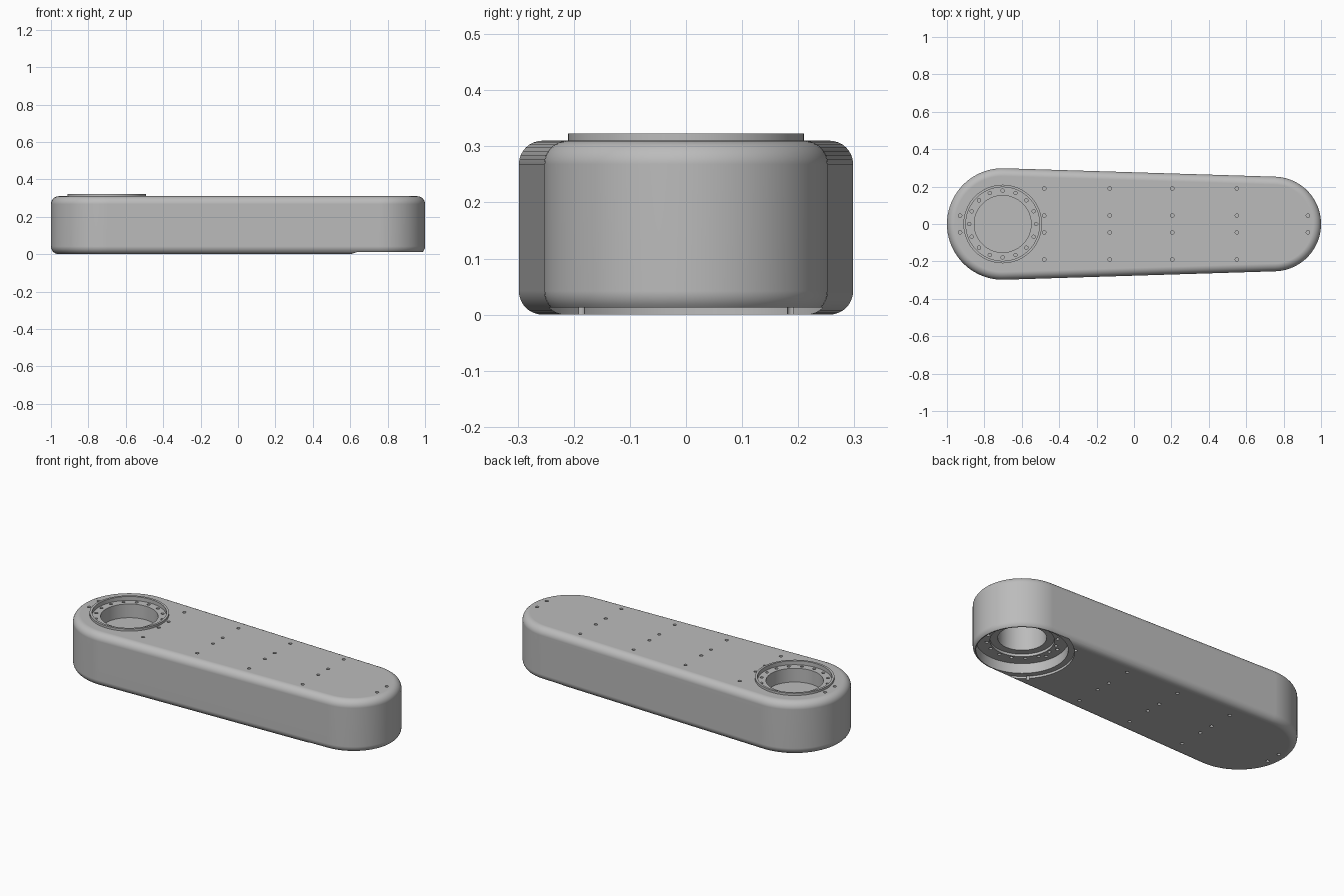
import bpy, bmesh
from math import pi, sin, cos, asin
from mathutils import Matrix

if "Cube" in bpy.data.objects:
    bpy.data.objects.remove(bpy.data.objects["Cube"])

# Main dimensions
BIG_X, BIG_R = -0.702, 0.298
SMALL_X, SMALL_R = 0.747, 0.253
HEIGHT, FILLET = 0.31, 0.042

grey = bpy.data.materials.new("cast_grey")
grey.use_nodes = True
grey.diffuse_color = (0.5, 0.5, 0.5, 1)
grey.node_tree.nodes["Principled BSDF"].inputs["Base Color"].default_value = (0.5, 0.5, 0.5, 1)


def finish(name, bm):
    bmesh.ops.recalc_face_normals(bm, faces=bm.faces)
    mesh = bpy.data.meshes.new(name)
    bm.to_mesh(mesh)
    bm.free()
    mesh.materials.append(grey)
    obj = bpy.data.objects.new(name, mesh)
    bpy.context.collection.objects.link(obj)
    return obj


def select(obj):
    bpy.ops.object.select_all(action='DESELECT')
    obj.select_set(True)
    bpy.context.view_layer.objects.active = obj


def bridge(bm, a, b):
    n = len(a)
    for i in range(n):
        bm.faces.new((a[i], a[(i + 1) % n], b[(i + 1) % n], b[i]))


def lathe(name, profile, x, closed=False, steps=64):
    """Turn a (radius, z) profile round a vertical axis at x."""
    bm = bmesh.new()
    rings = [[bm.verts.new((x + r * cos(2 * pi * i / steps), r * sin(2 * pi * i / steps), z))
              for i in range(steps)] for r, z in profile]
    for a, b in zip(rings, rings[1:]):
        bridge(bm, a, b)
    if closed:
        bridge(bm, rings[-1], rings[0])
    else:
        bm.faces.new(rings[0])
        bm.faces.new(rings[-1])
    return finish(name, bm)


def pins(name, spots, radius):
    """Many small upright cylinders; each spot is (x, y, low z, high z)."""
    bm = bmesh.new()
    for x, y, low, high in spots:
        bmesh.ops.create_cone(bm, cap_ends=True, segments=14, radius1=radius, radius2=radius,
                              depth=high - low,
                              matrix=Matrix.Translation((x, y, (low + high) / 2)))
    return finish(name, bm)


def cut(obj, cutter):
    cutter.hide_render = True
    select(obj)
    mod = obj.modifiers.new("cut", 'BOOLEAN')
    mod.operation, mod.solver, mod.object = 'DIFFERENCE', 'EXACT', cutter
    bpy.ops.object.modifier_apply(modifier=mod.name)
    bpy.data.objects.remove(cutter)


def smooth(obj):
    select(obj)
    bpy.ops.object.shade_smooth_by_angle(angle=0.5)
    mod = obj.modifiers.new("even_normals", 'WEIGHTED_NORMAL')
    mod.keep_sharp = True


def bolt_circle(x, radius, low, high, count=16):
    return [(x + radius * cos(2 * pi * i / count), radius * sin(2 * pi * i / count), low, high)
            for i in range(count)]


# Arm body: tapered round-ended outline lofted with filleted rims
lean = asin((BIG_R - SMALL_R) / (SMALL_X - BIG_X))
half = pi / 2 - lean
N, F = 40, 8


def outline(bm, inset, z):
    pts = []
    for i in range(N + 1):
        a = -half + 2 * half * i / N
        pts.append((SMALL_X + (SMALL_R - inset) * cos(a), (SMALL_R - inset) * sin(a), z))
    for i in range(N + 1):
        a = half + (2 * pi - 2 * half) * i / N
        pts.append((BIG_X + (BIG_R - inset) * cos(a), (BIG_R - inset) * sin(a), z))
    return [bm.verts.new(p) for p in pts]


arc = [(FILLET * (1 - sin(pi / 2 * i / F)), FILLET * (1 - cos(pi / 2 * i / F))) for i in range(F + 1)]
levels = arc + [(d, HEIGHT - z) for d, z in reversed(arc)]
bm = bmesh.new()
rings = [outline(bm, d, z) for d, z in levels]
for a, b in zip(rings, rings[1:]):
    bridge(bm, a, b)
bm.faces.new(rings[0])
bm.faces.new(rings[-1])
body = finish("arm_body", bm)

# Upper socket at the big end, lower socket at the small end
cut(body, lathe("upper_socket_cutter",
                [(0.152, 0.22), (0.152, 0.3), (0.198, 0.3), (0.198, 0.4)], BIG_X))
cut(body, lathe("lower_socket_cutter",
                [(0.268, -0.1), (0.268, 0.013), (0.236, 0.013), (0.236, 0.07),
                 (0.165, 0.07), (0.165, 0.085), (0.125, 0.085), (0.125, 0.25)], SMALL_X))

# Cover screw holes on both faces
columns, rows = (-0.48, -0.13, 0.205, 0.55), (-0.19, -0.045, 0.045, 0.19)
grid = [(x, y) for x in columns for y in rows]
ends = [(x, y) for x in (-0.93, 0.93) for y in (-0.045, 0.045)]
top = [(x, y, HEIGHT - 0.015, HEIGHT + 0.02) for x, y in grid + ends]
bottom = [(x, y, -0.02, 0.085 if x > 0.5 else 0.014) for x, y in grid + ends if x < 0.9]
cut(body, pins("cover_hole_cutter", top + bottom, 0.0095))

# Flange bolt holes in both sockets
bolts = bolt_circle(BIG_X, 0.179, 0.285, 0.32) + bolt_circle(SMALL_X, 0.182, 0.05, 0.085)
cut(body, pins("flange_hole_cutter", bolts, 0.009))
smooth(body)

# Raised collar round the upper socket
collar = lathe("socket_collar", [(0.21, 0.296), (0.21, 0.323), (0.197, 0.323), (0.197, 0.296)],
               BIG_X, closed=True)
smooth(collar)
